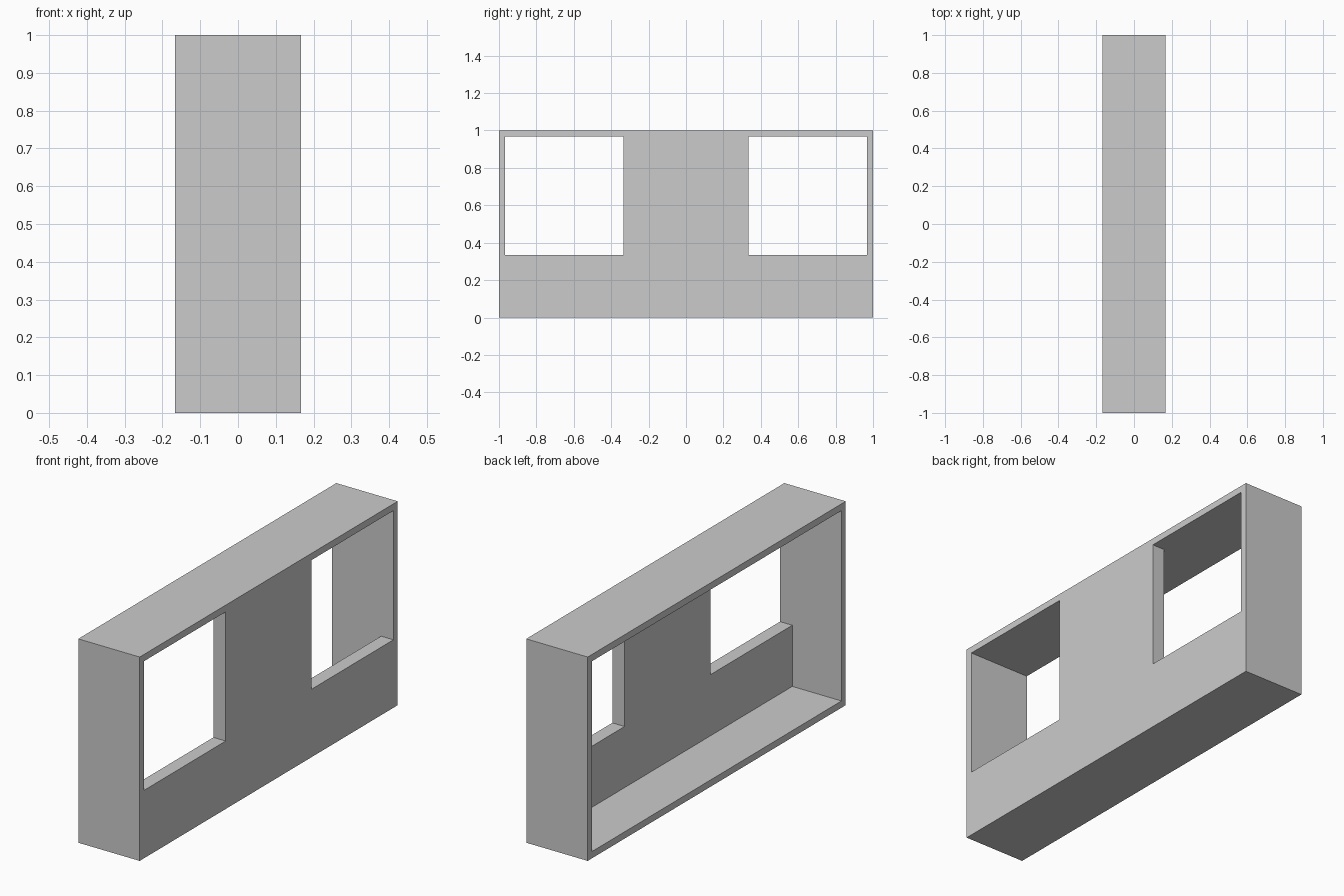
import bpy

if "Cube" in bpy.data.objects:
    bpy.data.objects.remove(bpy.data.objects["Cube"])

W, L, H = 1 / 3, 2.0, 1.0      # depth (x), length (y), height (z)
WALL, PANEL = 1 / 30, 1 / 15   # rim wall and face panel thickness


def box(name, lo, hi):
    """Axis-aligned box between two corners."""
    center = [(a + b) / 2 for a, b in zip(lo, hi)]
    bpy.ops.mesh.primitive_cube_add(size=1, location=center)
    ob = bpy.context.object
    ob.name = name
    ob.scale = [b - a for a, b in zip(lo, hi)]
    bpy.ops.object.transform_apply(location=True, rotation=False, scale=True)
    return ob


def cut(target, cutter):
    """Subtract a hidden cutter from the target."""
    mod = target.modifiers.new(cutter.name, 'BOOLEAN')
    mod.operation = 'DIFFERENCE'
    mod.solver = 'EXACT'
    mod.object = cutter
    cutter.hide_render = True
    cutter.display_type = 'WIRE'
    cutter.hide_set(True)


# Outer block
shell = box("window_wall_shell", (-W / 2, -L / 2, 0), (W / 2, L / 2, H))

# Hollow open towards -x, leaving the rim and the face panel
y_in, z_in = L / 2 - WALL, H - WALL
cut(shell, box("cavity_cutter", (-W, -y_in, WALL), (W / 2 - PANEL, y_in, z_in)))

# Two mirrored window openings through the face panel
for side, name in ((-1, "left"), (1, "right")):
    y0, y1 = sorted((side / 3, side * y_in))
    cut(shell, box(name + "_window_cutter", (0, y0, 1 / 3), (W, y1, z_in)))
